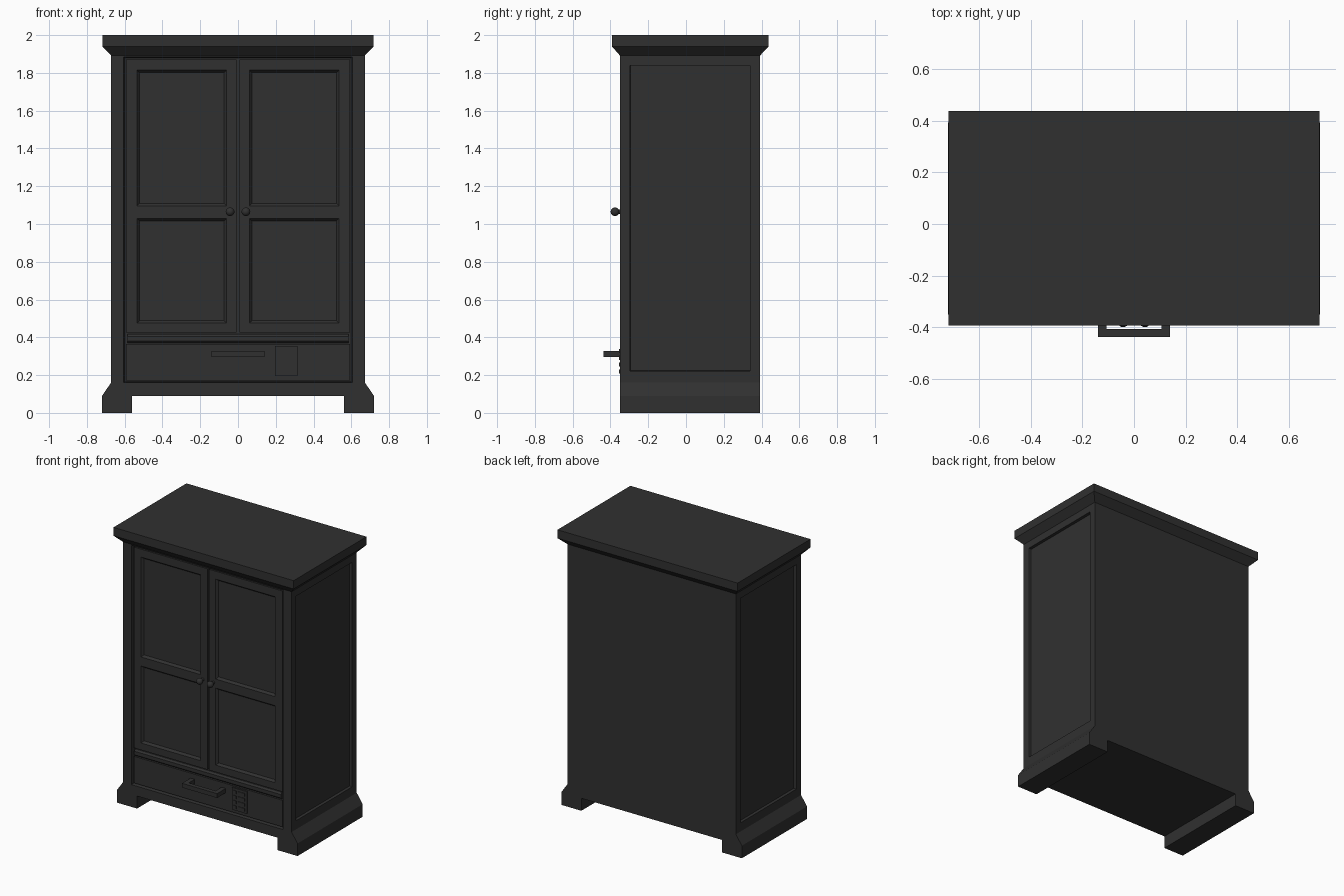
import bpy, bmesh, math
from mathutils import Vector

if "Cube" in bpy.data.objects:
    bpy.data.objects.remove(bpy.data.objects["Cube"])

paint = bpy.data.materials.new("charcoal_paint")
paint.diffuse_color = (0.03, 0.03, 0.03, 1)
paint.use_nodes = True
paint.node_tree.nodes["Principled BSDF"].inputs["Base Color"].default_value = paint.diffuse_color


def finish(name, bm):
    bmesh.ops.recalc_face_normals(bm, faces=bm.faces[:])
    me = bpy.data.meshes.new(name)
    bm.to_mesh(me)
    bm.free()
    ob = bpy.data.objects.new(name, me)
    bpy.context.collection.objects.link(ob)
    me.materials.append(paint)
    return ob


def place(axis, p, u, v):
    return {"x": (p, u, v), "y": (u, p, v), "z": (u, v, p)}[axis]


def loft(name, axis, *rings):
    """Closed solid through rectangles (pos, u0, u1, v0, v1) along an axis."""
    bm = bmesh.new()
    loops = [[bm.verts.new(place(axis, p, u, v))
              for u, v in ((a, c), (b, c), (b, d), (a, d))]
             for p, a, b, c, d in rings]
    for lo, hi in zip(loops, loops[1:]):
        for i in range(4):
            j = (i + 1) % 4
            bm.faces.new((lo[i], lo[j], hi[j], hi[i]))
    bm.faces.new(loops[0])
    bm.faces.new(loops[-1])
    return finish(name, bm)


def box(name, x0, x1, y0, y1, z0, z1):
    return loft(name, "z", (z0, x0, x1, y0, y1), (z1, x0, x1, y0, y1))


def prism(name, axis, profile, p0, p1):
    bm = bmesh.new()
    f = bm.faces.new([bm.verts.new(place(axis, p0, u, v)) for u, v in profile])
    r = bmesh.ops.extrude_face_region(bm, geom=[f])
    verts = [g for g in r["geom"] if isinstance(g, bmesh.types.BMVert)]
    bmesh.ops.translate(bm, vec=Vector(place(axis, p1 - p0, 0, 0)), verts=verts)
    return finish(name, bm)


def recess(ob, axis, face, depth, u0, u1, v0, v1, bev):
    """Cut a panel recess with sloping edges; depth is signed along the axis."""
    cut = loft("cutter", axis, (face - depth, u0, u1, v0, v1), (face, u0, u1, v0, v1),
               (face + depth, u0 + bev, u1 - bev, v0 + bev, v1 - bev))
    cut.hide_render = True
    mod = ob.modifiers.new("recess", "BOOLEAN")
    mod.operation, mod.solver, mod.object = "DIFFERENCE", "EXACT", cut
    bpy.context.view_layer.objects.active = ob
    bpy.ops.object.modifier_apply(modifier=mod.name)
    bpy.data.objects.remove(cut)


# Carcass with flared feet, front opening and recessed side panels
half = [(0.56, 0.09), (0.56, 0), (0.72, 0), (0.72, 0.09), (0.672, 0.16), (0.672, 1.9)]
carcass = prism("carcass", "y", half + [(-x, z) for x, z in reversed(half)], -0.35, 0.392)
recess(carcass, "y", -0.35, 0.035, -0.605, 0.605, 0.16, 1.885, 0.006)
for s in (1, -1):
    recess(carcass, "x", s * 0.672, -s * 0.02, -0.297, 0.34, 0.222, 1.84, 0.002)

# Crown moulding and top slab
loft("crown_top", "z", (1.892, -0.672, 0.672, -0.35, 0.392),
     (1.94, -0.718, 0.718, -0.392, 0.438), (2.0, -0.718, 0.718, -0.392, 0.438))

# Doors, each with two recessed panels, and round knobs
for side, s in (("left", -1), ("right", 1)):
    def span(a, b):
        return sorted((s * a, s * b))
    door = box(side + "_door", *span(0.007, 0.592), -0.34, -0.312, 0.425, 1.872)
    for z0, z1 in ((0.475, 1.03), (1.095, 1.815)):
        recess(door, "y", -0.34, 0.016, *span(0.06, 0.535), z0, z1, 0.013)
    bpy.ops.mesh.primitive_uv_sphere_add(segments=24, ring_count=12, radius=0.023,
                                         location=(s * 0.042, -0.376, 1.065))
    knob = bpy.context.object
    knob.name = side + "_knob"
    bpy.ops.object.shade_smooth_by_angle()
    bpy.ops.mesh.primitive_cylinder_add(vertices=16, radius=0.011, depth=0.04,
                                        location=(s * 0.042, -0.348, 1.065),
                                        rotation=(math.pi / 2, 0, 0))
    stem = bpy.context.object
    stem.name = side + "_knob_stem"
    bpy.ops.object.shade_smooth_by_angle()
    for ob in (knob, stem):
        ob.data.materials.append(paint)

# Rail moulding between doors and drawer
prism("rail_moulding", "x", [(-0.312, 0.37), (-0.336, 0.37), (-0.346, 0.38),
                             (-0.346, 0.405), (-0.336, 0.418), (-0.312, 0.418)], -0.585, 0.585)

# Drawer front with bar handle
box("drawer_front", -0.592, 0.592, -0.34, -0.312, 0.172, 0.364)
arm = [(0.107, -0.335), (0.107, -0.407), (-0.107, -0.407), (-0.107, -0.335),
       (-0.14, -0.335), (-0.14, -0.438), (0.14, -0.438), (0.14, -0.335)]
prism("drawer_handle", "z", arm, 0.297, 0.328)

# Keypad with buttons
box("keypad", 0.195, 0.315, -0.349, -0.335, 0.195, 0.355)
for row in range(4):
    for col in range(3):
        x, z = 0.222 + col * 0.033, 0.22 + row * 0.036
        box("keypad_button", x - 0.011, x + 0.011, -0.354, -0.345, z - 0.011, z + 0.011)
